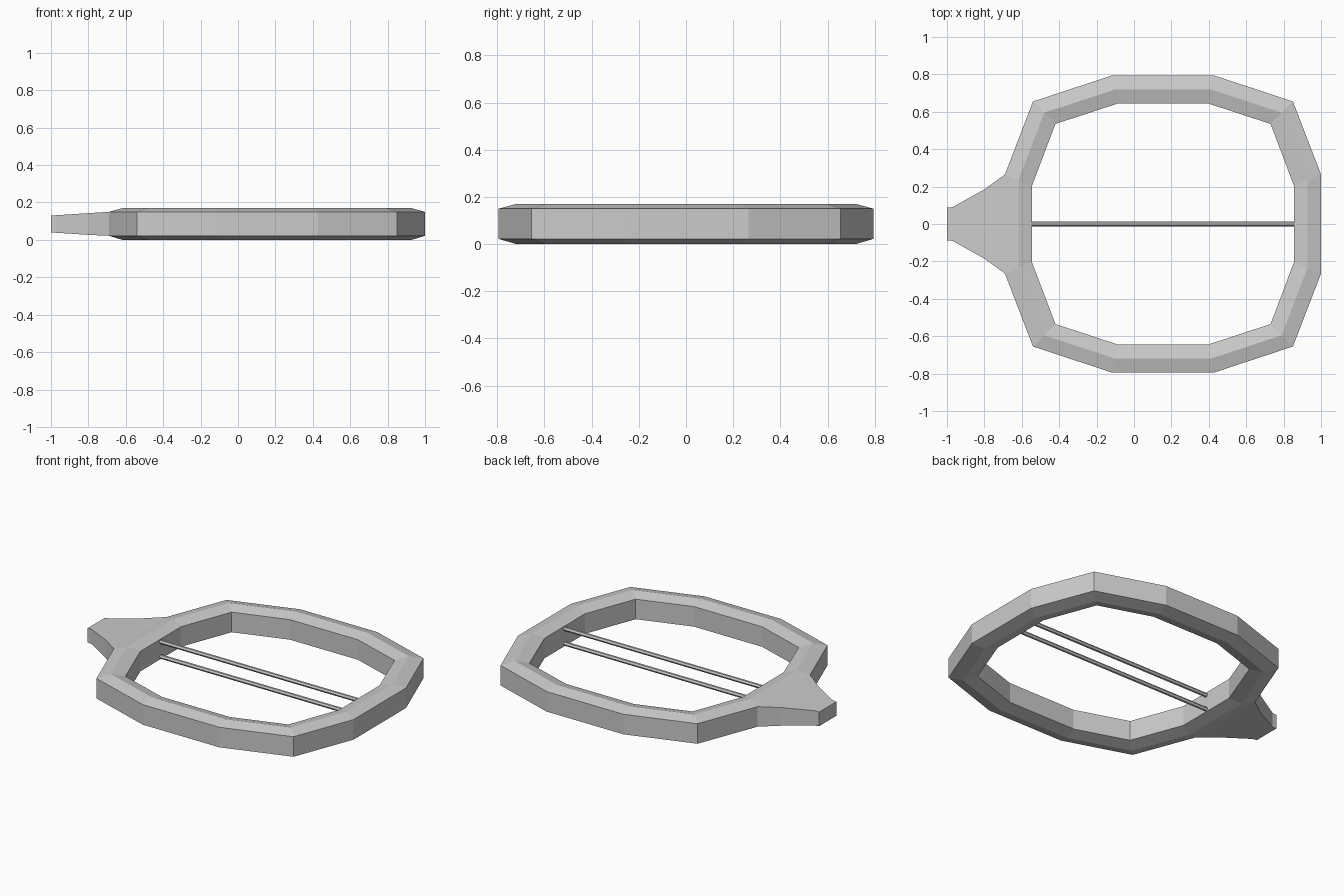
import bpy, bmesh, math

if "Cube" in bpy.data.objects:
    bpy.data.objects.remove(bpy.data.objects["Cube"])

CX, MID = 0.155, 0.085      # ring centre in x, mid height


def finish(bm, name):
    bmesh.ops.recalc_face_normals(bm, faces=bm.faces)
    me = bpy.data.meshes.new(name)
    bm.to_mesh(me)
    bm.free()
    ob = bpy.data.objects.new(name, me)
    bpy.context.collection.objects.link(ob)
    return ob


def outline(quarter):
    """Mirror three corner points into a twelve-sided loop."""
    q = list(quarter)
    half = q + [(-x, y) for x, y in reversed(q)]
    return half + [(x, -y) for x, y in reversed(half)]


# Ring frame: six-sided cross-section with ridges on top and bottom
outer = outline([(0.845, 0.265), (0.695, 0.655), (0.27, 0.795)])
inner = outline([(0.70, 0.205), (0.575, 0.535), (0.24, 0.645)])
ridge = [((a + c) / 2, (b + d) / 2) for (a, b), (c, d) in zip(outer, inner)]
section = [(outer, 0.022), (outer, 0.15), (ridge, 0.17),
           (inner, 0.15), (inner, 0.022), (ridge, 0.0)]

bm = bmesh.new()
loops = [[bm.verts.new((x + CX, y, z)) for x, y in pts] for pts, z in section]
handle_face = None
for k in range(6):
    a, b = loops[k], loops[(k + 1) % 6]
    for i in range(12):
        j = (i + 1) % 12
        f = bm.faces.new((a[i], a[j], b[j], b[i]))
        if k == 0 and i == 5:
            handle_face = f          # outer wall facing -x

# Tapered handle grown from the -x wall
for x, w, h in [(-0.80, 0.185, 0.058), (-0.97, 0.09, 0.047), (-1.0, 0.088, 0.045)]:
    handle_face = bmesh.ops.extrude_discrete_faces(bm, faces=[handle_face])["faces"][0]
    for v in handle_face.verts:
        v.co = (x, math.copysign(w, v.co.y), MID + math.copysign(h, v.co.z - MID))
finish(bm, "ring_frame_with_handle")

# Two thin rods across the opening, one above the other
for name, z in (("upper_rod", 0.132), ("lower_rod", 0.038)):
    bpy.ops.mesh.primitive_cylinder_add(vertices=6, radius=0.013, depth=1.41,
                                        location=(CX - 0.003, 0, z),
                                        rotation=(0, math.pi / 2, 0))
    bpy.context.object.name = name
